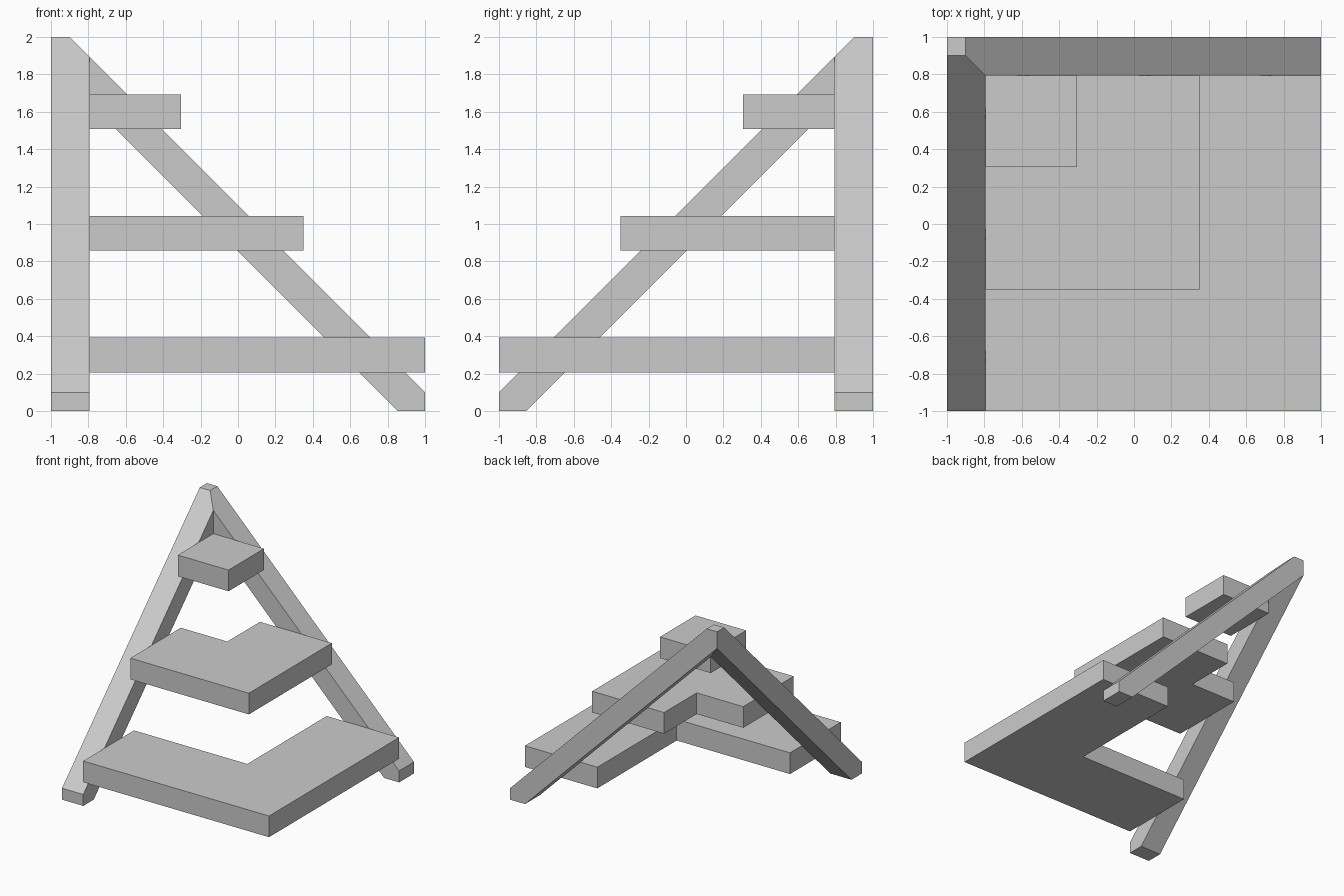
import bpy
import bmesh
from mathutils import Matrix, Vector

if "Cube" in bpy.data.objects:
    bpy.data.objects.remove(bpy.data.objects["Cube"])

INNER = 0.795   # inner faces of the legs, where the steps butt up


def prism(bm, points, offset):
    """Extrude a flat polygon by an offset vector."""
    face = bm.faces.new([bm.verts.new(p) for p in points])
    ext = bmesh.ops.extrude_face_region(bm, geom=[face], use_keep_orig=True)
    verts = [g for g in ext["geom"] if isinstance(g, bmesh.types.BMVert)]
    bmesh.ops.translate(bm, verts=verts, vec=Vector(offset))


def finish(bm, name):
    bmesh.ops.recalc_face_normals(bm, faces=bm.faces[:])
    mesh = bpy.data.meshes.new(name)
    bm.to_mesh(mesh)
    bm.free()
    obj = bpy.data.objects.new(name, mesh)
    bpy.context.collection.objects.link(obj)
    return obj


# Corner frame: sloping leg along the back, mitred and mirrored across the diagonal
bm = bmesh.new()
profile = [(-1, 2), (-0.9, 2), (1, 0.1), (1, 0), (0.855, 0), (-1, 1.855)]
prism(bm, [(x, INNER, z) for x, z in profile], (0, 1 - INNER, 0))
bmesh.ops.bisect_plane(bm, geom=bm.verts[:] + bm.edges[:] + bm.faces[:], dist=1e-5,
                       plane_co=(0, 0, 0), plane_no=(-1, -1, 0), clear_outer=True)
copy = bmesh.ops.duplicate(bm, geom=bm.verts[:] + bm.edges[:] + bm.faces[:])
swap = Matrix(((0, -1, 0), (-1, 0, 0), (0, 0, 1)))
for v in copy["geom"]:
    if isinstance(v, bmesh.types.BMVert):
        v.co = swap @ v.co
bmesh.ops.remove_doubles(bm, verts=bm.verts[:], dist=1e-4)
finish(bm, "corner_legs")


# Steps: square top step, L-shaped lower steps (outer corner, notch corner, z range)
def step(name, outer, notch, z0, z1):
    a = INNER
    if notch is None:
        pts = [(-a, a), (-a, -outer), (outer, -outer), (outer, a)]
    else:
        pts = [(-a, -outer), (outer, -outer), (outer, a),
               (notch, a), (notch, -notch), (-a, -notch)]
    bm = bmesh.new()
    prism(bm, [(x, y, z0) for x, y in pts], (0, 0, z1 - z0))
    finish(bm, name)


step("bottom_step", 1.0, 0.30, 0.207, 0.392)
step("middle_step", 0.35, -0.345, 0.857, 1.042)
step("top_step", -0.305, None, 1.507, 1.692)
